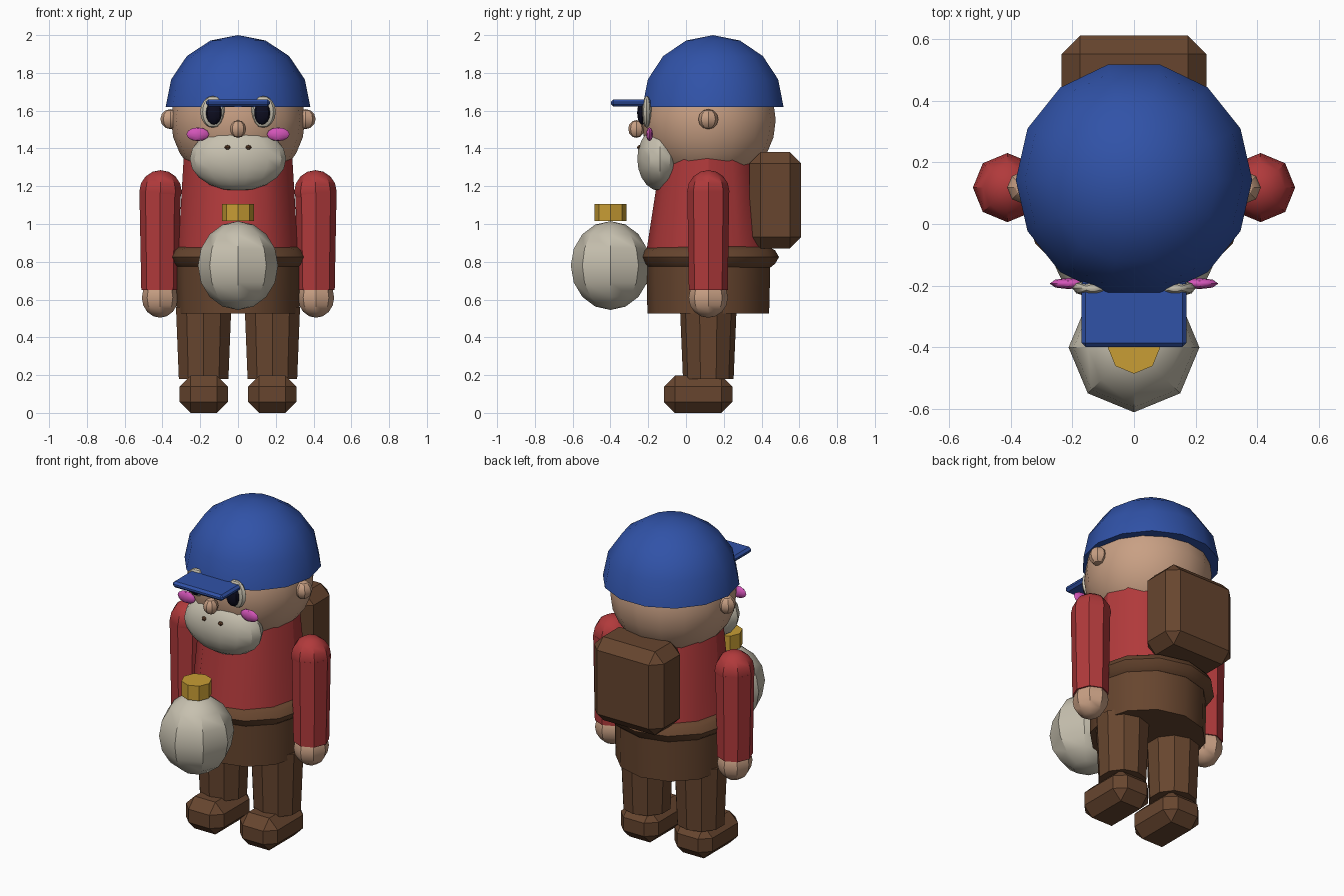
import bpy, bmesh, math
from mathutils import Matrix, Vector

if "Cube" in bpy.data.objects:
    bpy.data.objects.remove(bpy.data.objects["Cube"])


def material(name, r, g, b):
    m = bpy.data.materials.new(name)
    m.diffuse_color = (r, g, b, 1)
    m.use_nodes = True
    m.node_tree.nodes["Principled BSDF"].inputs["Base Color"].default_value = m.diffuse_color
    return m


BLUE = material("blue", 0.03, 0.085, 0.39)
RED = material("red", 0.44, 0.042, 0.044)
BROWN = material("brown", 0.135, 0.06, 0.028)
SKIN = material("skin", 0.58, 0.35, 0.23)
CREAM = material("cream", 0.57, 0.53, 0.43)
GOLD = material("gold", 0.58, 0.34, 0.035)
PINK = material("pink", 0.65, 0.09, 0.48)
BLACK = material("black", 0.004, 0.004, 0.014)


def finish(bm, name, mat):
    bmesh.ops.recalc_face_normals(bm, faces=bm.faces)
    me = bpy.data.meshes.new(name)
    bm.to_mesh(me)
    bm.free()
    me.materials.append(mat)
    ob = bpy.data.objects.new(name, me)
    bpy.context.collection.objects.link(ob)
    return ob


def ball(name, mat, loc, size, segs=12, rings=8, cut_z=None):
    """Ellipsoid with a vertex column facing the front, optionally cut flat below cut_z."""
    bm = bmesh.new()
    bmesh.ops.create_uvsphere(bm, u_segments=segs, v_segments=rings, radius=1)
    bmesh.ops.rotate(bm, verts=bm.verts, matrix=Matrix.Rotation(-math.pi / 2, 3, 'Z'))
    bmesh.ops.scale(bm, verts=bm.verts, vec=size)
    bmesh.ops.translate(bm, verts=bm.verts, vec=loc)
    if cut_z is not None:
        geom = bm.verts[:] + bm.edges[:] + bm.faces[:]
        bmesh.ops.bisect_plane(bm, geom=geom, dist=1e-4, plane_co=(0, 0, cut_z),
                               plane_no=(0, 0, 1), clear_inner=True)
        bmesh.ops.holes_fill(bm, edges=[e for e in bm.edges if e.is_boundary])
    return finish(bm, name, mat)


def loft(name, mat, x, y, rings, segs):
    """Stack of (z, x radius, y radius) rings with closed ends."""
    bm = bmesh.new()
    loops = []
    for z, rx, ry in rings:
        angles = [math.tau * i / segs for i in range(segs)]
        loops.append([bm.verts.new((x + rx * math.sin(a), y - ry * math.cos(a), z))
                      for a in angles])
    for low, high in zip(loops, loops[1:]):
        for i in range(segs):
            j = (i + 1) % segs
            bm.faces.new((low[i], low[j], high[j], high[i]))
    bm.faces.new(loops[0])
    bm.faces.new(loops[-1])
    return finish(bm, name, mat)


def block(name, mat, low, high, bevel):
    """Box between two corners with chamfered edges."""
    low, high = Vector(low), Vector(high)
    bm = bmesh.new()
    bmesh.ops.create_cube(bm, size=1)
    bmesh.ops.scale(bm, verts=bm.verts, vec=high - low)
    bmesh.ops.translate(bm, verts=bm.verts, vec=(low + high) / 2)
    bmesh.ops.bevel(bm, geom=bm.edges[:], offset=bevel, segments=1, profile=0.5,
                    affect='EDGES')
    return finish(bm, name, mat)


Y = 0.118  # body axis

# Body: trousers, belt, jacket
loft("trousers", BROWN, 0, Y, [(0.525, 0.325, 0.322), (0.85, 0.33, 0.33)], 12)
loft("belt", BROWN, 0, 0.122, [(0.77, 0.325, 0.325), (0.79, 0.35, 0.35), (0.825, 0.37, 0.37),
                               (0.86, 0.35, 0.35), (0.88, 0.315, 0.315)], 12)
loft("jacket", RED, 0, Y, [(0.84, 0.318, 0.33), (1.36, 0.287, 0.25)], 12)

# Head, cap and peak
ball("head", SKIN, (0, 0.12, 1.55), (0.355, 0.355, 0.355), 16, 12)
ball("cap", BLUE, (0, 0.143, 1.62), (0.383, 0.383, 0.38), 14, 8, cut_z=1.62)
block("cap_peak", BLUE, (-0.17, -0.398, 1.623), (0.17, -0.18, 1.66), 0.013)

# Face centre: beard and nose
ball("beard", CREAM, (0, -0.138, 1.345), (0.255, 0.123, 0.17), 14, 10)
ball("nose", SKIN, (0, -0.263, 1.503), (0.043, 0.043, 0.047), 8, 6)

# Paired parts
for s, side in ((-1, "left"), (1, "right")):
    ball(side + "_eye", CREAM, (s * 0.133, -0.208, 1.594), (0.067, 0.028, 0.084), 10, 8)
    ball(side + "_pupil", BLACK, (s * 0.128, -0.232, 1.588), (0.042, 0.028, 0.062), 10, 8)
    ball(side + "_cheek", PINK, (s * 0.213, -0.193, 1.475), (0.06, 0.018, 0.036), 8, 6)
    ball(side + "_whisker_mark", BROWN, (s * 0.055, -0.247, 1.405), (0.016, 0.014, 0.013), 6, 4)
    ball(side + "_ear", SKIN, (s * 0.358, Y, 1.555), (0.053, 0.053, 0.053), 8, 6)
    ball(side + "_shoulder", RED, (s * 0.41, Y, 1.172), (0.112, 0.112, 0.113), 8, 8)
    loft(side + "_sleeve", RED, s * 0.413, Y, [(0.65, 0.099, 0.103), (1.17, 0.109, 0.111)], 8)
    ball(side + "_hand", SKIN, (s * 0.413, Y, 0.61), (0.096, 0.104, 0.106), 8, 8)
    loft(side + "_leg", BROWN, s * 0.182, Y, [(0.18, 0.138, 0.134), (0.56, 0.154, 0.15)], 10)
    block(side + "_shoe", BROWN, (s * 0.182 - 0.128, -0.117, 0),
          (s * 0.182 + 0.128, 0.245, 0.197), 0.058)

# Backpack
block("backpack", BROWN, (-0.235, 0.335, 0.87), (0.235, 0.61, 1.38), 0.06)

# Round flask with gold stopper
ball("flask", CREAM, (0, -0.4, 0.78), (0.212, 0.21, 0.235), 8, 8)
loft("flask_stopper", GOLD, 0, -0.4, [(1.015, 0.085, 0.085), (1.105, 0.085, 0.085)], 8)

# Smooth shading with sharp corners kept
for ob in bpy.context.collection.objects:
    ob.select_set(True)
    bpy.context.view_layer.objects.active = ob
bpy.ops.object.shade_smooth_by_angle(angle=math.radians(31))
